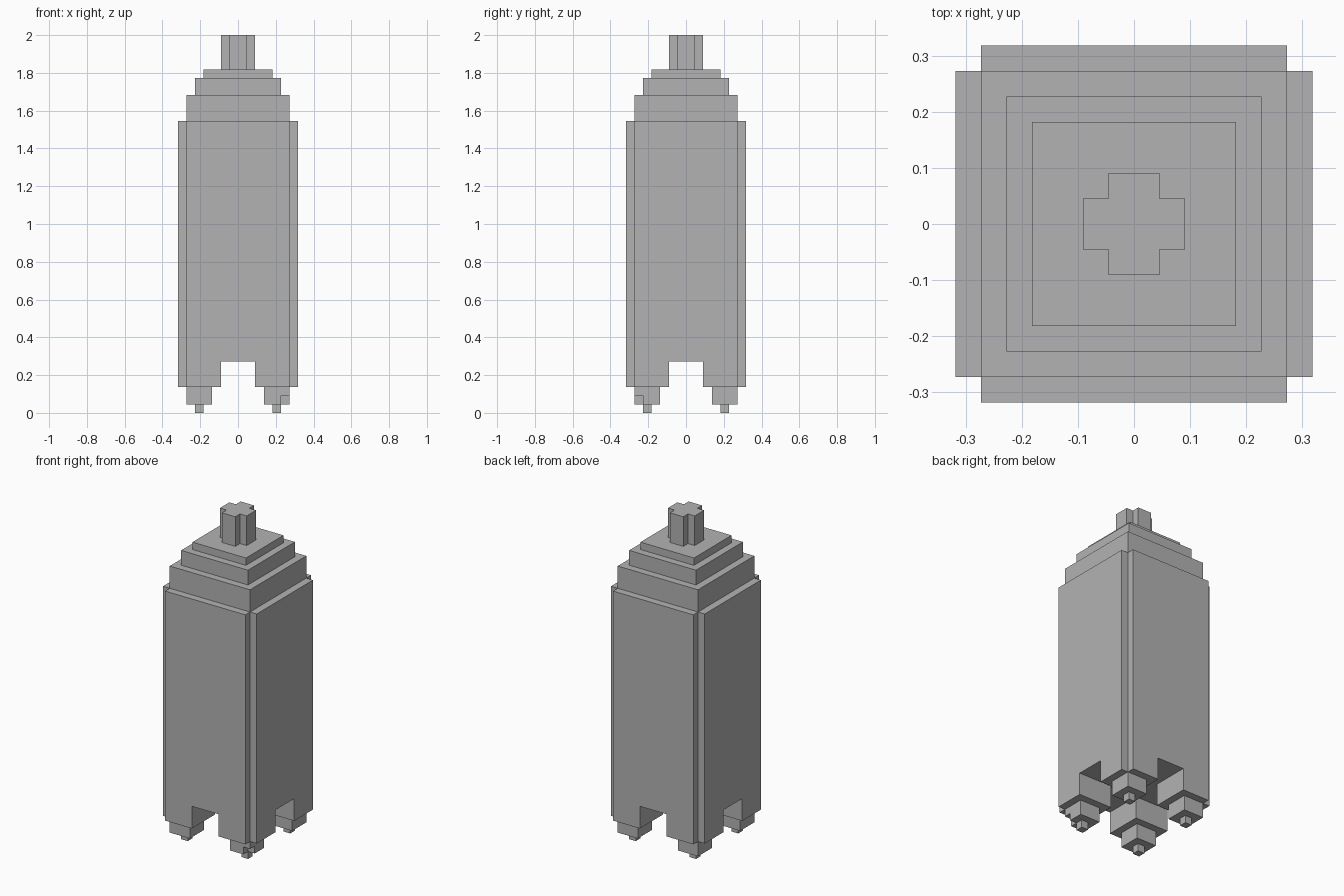
import bpy
import bmesh

cube = bpy.data.objects.get("Cube")
if cube:
    bpy.data.objects.remove(cube, do_unlink=True)

U = 2 / 44  # size of one block

grey = bpy.data.materials.new("grey")
grey.use_nodes = True
colour = (0.45, 0.45, 0.45, 1)
grey.diffuse_color = colour
grey.node_tree.nodes["Principled BSDF"].inputs["Base Color"].default_value = colour


def prism(name, outline, low, high):
    """Extrude an outline, in block units, from low to high."""
    bm = bmesh.new()
    base = bm.faces.new([bm.verts.new((x * U, y * U, low * U)) for x, y in outline])
    result = bmesh.ops.extrude_face_region(bm, geom=[base], use_keep_orig=True)
    top = [v for v in result["geom"] if isinstance(v, bmesh.types.BMVert)]
    bmesh.ops.translate(bm, verts=top, vec=(0, 0, (high - low) * U))
    bmesh.ops.recalc_face_normals(bm, faces=bm.faces)
    mesh = bpy.data.meshes.new(name)
    bm.to_mesh(mesh)
    bm.free()
    mesh.materials.append(grey)
    obj = bpy.data.objects.new(name, mesh)
    bpy.context.collection.objects.link(obj)
    return obj


def rect(a, b):
    return [(a, a), (b, a), (b, b), (a, b)]


def cross(outer, inner):
    """Square outline with notched corners."""
    corner = [(outer, inner), (inner, inner), (inner, outer)]
    points = []
    for _ in range(4):
        points += corner
        corner = [(-y, x) for x, y in corner]
    return points


# Tower body and stepped roof
prism("body", cross(7, 6), 6, 34)
prism("lower_roof_step", rect(-6, 6), 34, 37)
prism("middle_roof_step", rect(-5, 5), 37, 39)
prism("upper_roof_step", rect(-4, 4), 39, 40)
prism("spire", cross(2, 1), 40, 44)

# Four corner legs with feet and small tips
leg = [(2, 2), (7, 2), (7, 6), (6, 6), (6, 7), (2, 7)]
chipped = [(3, 3), (6, 3), (6, 5), (5, 5), (5, 6), (3, 6)]
for side, sx in (("left", 1), ("right", -1)):
    for end, sy in (("front", -1), ("back", 1)):
        label = f"{end}_{side}"

        def flip(points):
            return [(x * sx, y * sy) for x, y in points]

        prism(label + "_leg", flip(leg), 3, 6)
        # The front left foot has a block missing from its lower corner
        lower = chipped if label == "front_left" else rect(3, 6)
        if lower is chipped:
            prism(label + "_foot_top", flip(rect(3, 6)), 2, 3)
            prism(label + "_foot", flip(lower), 1, 2)
        else:
            prism(label + "_foot", flip(lower), 1, 3)
        prism(label + "_tip", flip(rect(4, 5)), 0, 1)
